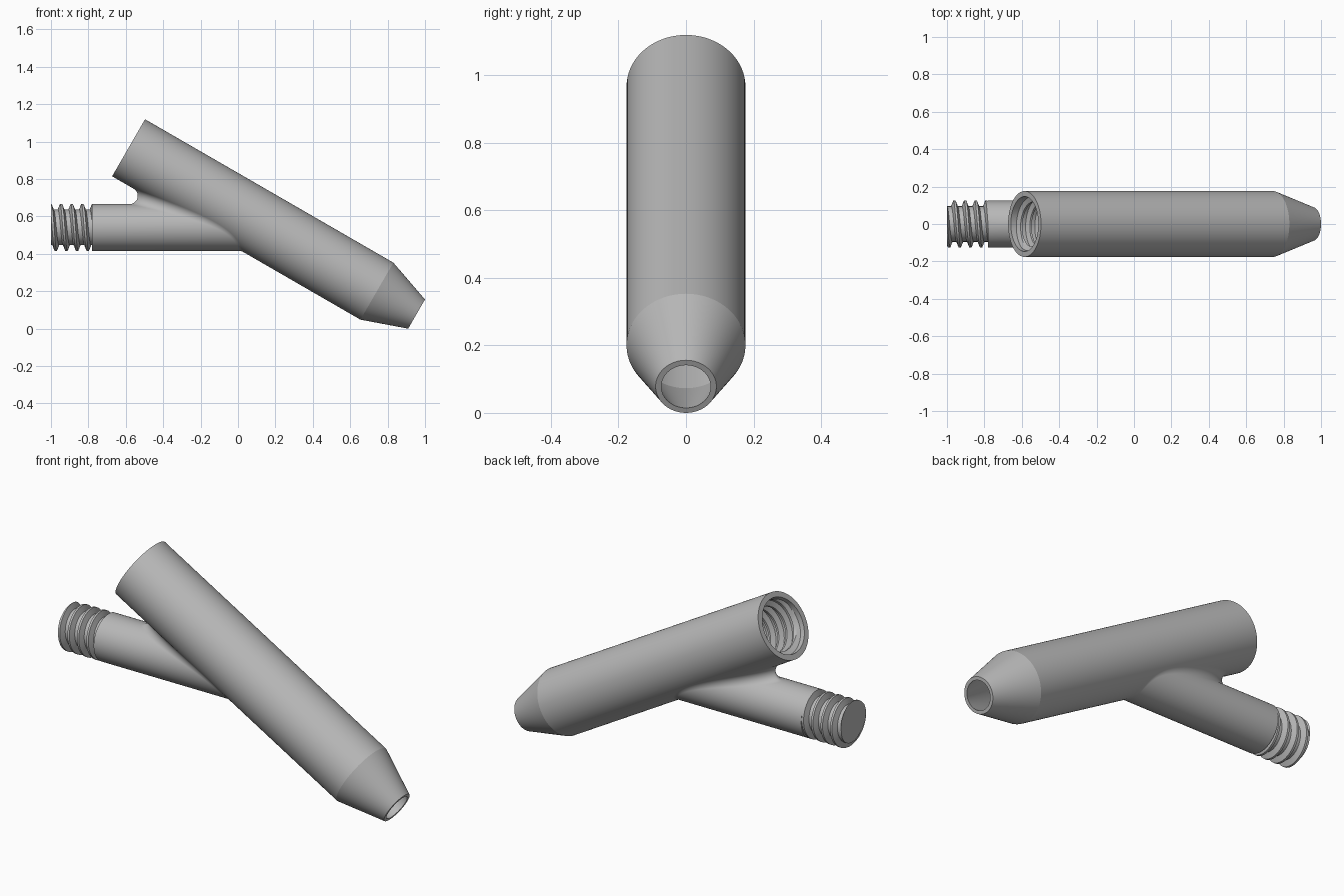
import bpy
import bmesh
from math import sin, cos, pi, sqrt, radians
from mathutils import Vector

if "Cube" in bpy.data.objects:
    bpy.data.objects.remove(bpy.data.objects["Cube"], do_unlink=True)

SEG = 96
TILT = radians(30)
MOUTH = Vector((-0.585, 0, 0.967))      # centre of the threaded mouth
TUBE_R, BORE_R, LENGTH = 0.176, 0.147, 1.778
BRANCH_R, BRANCH_Z, SHOULDER = 0.125, 0.541, -0.78
FILLET = 0.044
PITCH = 0.057

grey = bpy.data.materials.new("plain_grey")
grey.use_nodes = True
grey.diffuse_color = (0.48, 0.48, 0.48, 1)
grey.node_tree.nodes["Principled BSDF"].inputs["Base Color"].default_value = grey.diffuse_color


def finish(bm, name, location=(0, 0, 0), tilt=0):
    mesh = bpy.data.meshes.new(name)
    bm.to_mesh(mesh)
    bm.free()
    mesh.materials.append(grey)
    obj = bpy.data.objects.new(name, mesh)
    bpy.context.collection.objects.link(obj)
    obj.location = location
    obj.rotation_euler = (0, tilt, 0)
    bpy.ops.object.select_all(action='DESELECT')
    obj.select_set(True)
    bpy.context.view_layer.objects.active = obj
    bpy.ops.object.shade_smooth_by_angle(angle=radians(15))
    return obj


def around(x, r, angle):
    return Vector((x, r * cos(angle), r * sin(angle)))


def bridge(bm, rings):
    for a, b in zip(rings, rings[1:]):
        for i in range(SEG):
            j = (i + 1) % SEG
            bm.faces.new((a[i], a[j], b[j], b[i]))


def lathe(name, profile, **place):
    """Closed profile of (distance along axis, radius) turned about local X."""
    bm = bmesh.new()
    rings = [[bm.verts.new(around(x, r, 2 * pi * i / SEG)) for i in range(SEG)]
             for x, r in profile]
    bridge(bm, rings + rings[:1])
    bmesh.ops.recalc_face_normals(bm, faces=bm.faces)
    return finish(bm, name, **place)


def thread(name, start, end, phase, root, crest, inner=False, **place):
    """Right-handed helical thread about local X, trimmed flat at both ends."""
    shape = ((0.0, root), (0.40, root), (0.60, crest), (0.80, crest))
    turns = int((end - start) / PITCH) + 5
    bm = bmesh.new()
    columns = []
    for i in range(SEG):
        column = []
        for k in range(turns):
            for offset, r in shape:
                x = start + phase + PITCH * (k - 2 + offset + i / SEG)
                if inner:    # run the ridge out into the wall at each end
                    fade = max(0, min(1, (x - start) / 0.015, (end - x) / 0.015))
                    r = root + (r - root) * fade
                column.append(bm.verts.new(around(x, r, 2 * pi * i / SEG)))
        columns.append(column)
    count, step = len(columns[0]), len(shape)
    for i in range(SEG):
        a, b = columns[i], columns[(i + 1) % SEG]
        shift = step if i == SEG - 1 else 0
        for s in range(count - 1 - shift):
            bm.faces.new((a[s], b[s + shift], b[s + 1 + shift], a[s + 1]))
    for x, side in ((start, -1), (end, 1)):
        cut = bmesh.ops.bisect_plane(
            bm, geom=bm.verts[:] + bm.edges[:] + bm.faces[:], dist=1e-6,
            plane_co=(x, 0, 0), plane_no=(side, 0, 0), clear_outer=True)
        if not inner:
            edges = [e for e in cut["geom_cut"] if isinstance(e, bmesh.types.BMEdge)]
            bmesh.ops.edgeloop_fill(bm, edges=edges)
    bmesh.ops.recalc_face_normals(bm, faces=bm.faces)
    if inner:
        # ridges face the axis
        bm.faces.ensure_lookup_table()
        f = bm.faces[len(bm.faces) // 2]
        c = f.calc_center_median()
        if f.normal.dot(Vector((0, c.y, c.z))) > 0:
            bmesh.ops.reverse_faces(bm, faces=bm.faces)
    return finish(bm, name, **place)


# Sloping hollow tube with a tapered nose
on_tube = dict(location=MOUTH, tilt=TILT)
lathe("main_tube", [(0, TUBE_R), (1.533, TUBE_R), (LENGTH, 0.09),
                    (LENGTH, 0.073), (1.533, BORE_R), (0, BORE_R)], **on_tube)

# Female thread inside the mouth
thread("socket_thread", 0.025, 0.27, 0.0, BORE_R + 0.002, 0.12, inner=True, **on_tube)

# Male thread on the end of the branch
thread("branch_thread", -1.0, SHOULDER, 0.0, 0.095, BRANCH_R,
       location=(0, 0, BRANCH_Z))

# Branch, ending in a rolling-ball fillet against the tube
axis = Vector((cos(TILT), 0, -sin(TILT)))
normal = Vector((sin(TILT), 0, cos(TILT)))
ARC = 16
bm = bmesh.new()
rings = [[] for _ in range(ARC + 2)]
for i in range(SEG):
    angle = 2 * pi * i / SEG
    ball = around(0, BRANCH_R + FILLET, angle) + Vector((0, 0, BRANCH_Z))
    depth = -sqrt((TUBE_R + FILLET) ** 2 - ball.y ** 2)
    ball.x = MOUTH.x + (depth - normal.z * (ball.z - MOUTH.z)) / normal.x
    foot = MOUTH + axis * (ball - MOUTH).dot(axis)
    to_branch = around(0, -1, angle)
    to_tube = (foot - ball).normalized()
    shoulder = around(SHOULDER, BRANCH_R, angle) + Vector((0, 0, BRANCH_Z))
    rings[0].append(bm.verts.new(shoulder))
    for k in range(ARC + 1):
        point = ball + FILLET * to_branch.slerp(to_tube, k / ARC)
        rings[k + 1].append(bm.verts.new(point))
bridge(bm, rings)
bm.faces.new(rings[0])
bmesh.ops.recalc_face_normals(bm, faces=bm.faces)
finish(bm, "branch")
